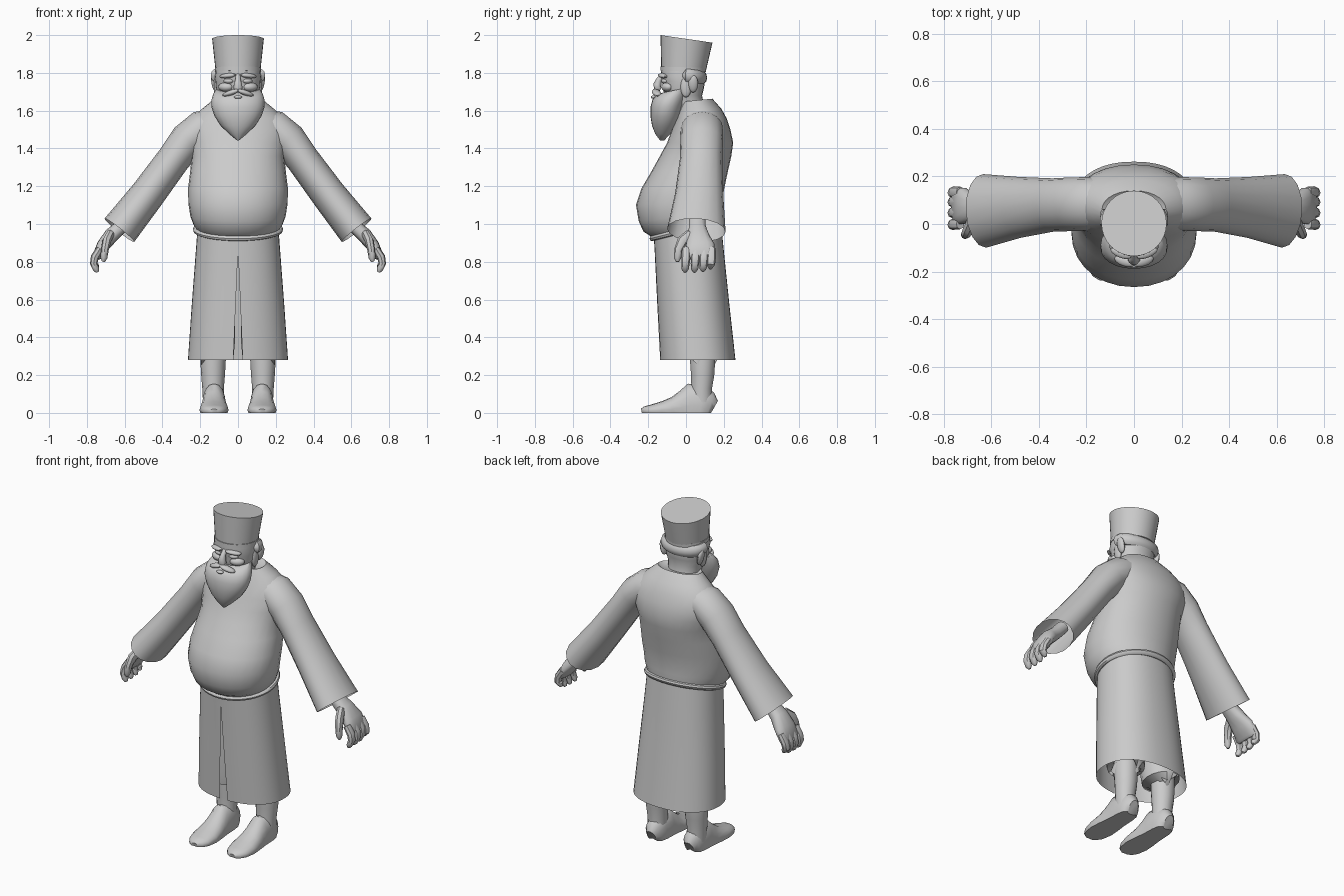
import bpy, bmesh
from math import sin, cos, pi, radians
from mathutils import Vector, Matrix

X, Y = Vector((1, 0, 0)), Vector((0, 1, 0))


def finish(name, bm, mirror=False):
    bmesh.ops.remove_doubles(bm, verts=bm.verts, dist=0.0004)
    bmesh.ops.recalc_face_normals(bm, faces=bm.faces)
    me = bpy.data.meshes.new(name)
    bm.to_mesh(me)
    bm.free()
    ob = bpy.data.objects.new(name, me)
    bpy.context.collection.objects.link(ob)
    if mirror:
        ob.modifiers.new("mirror", 'MIRROR')
    return ob


def loft(name, rings, n=24, p=2.0, caps=(True, True), mirror=False, slit=None, floor=False):
    """Skin superellipse rings (centre, u, v); slit gives a front gap angle per ring."""
    bm = bmesh.new()
    rows = []
    for k, (c, u, v) in enumerate(rings):
        row = []
        for i in range(n + (1 if slit else 0)):
            a = -pi / 2 + 2 * pi * i / n
            if slit:
                a = -pi / 2 + slit[k] + (2 * pi - 2 * slit[k]) * i / n
            ca, sa = cos(a), sin(a)
            ca = abs(ca) ** (2 / p) * (1 if ca > 0 else -1)
            sa = abs(sa) ** (2 / p) * (1 if sa > 0 else -1)
            q = c + u * ca + v * sa
            if floor:
                q.z = max(q.z, 0)
            row.append(bm.verts.new(q))
        rows.append(row)
    for r, s in zip(rows, rows[1:]):
        m = len(r)
        for i in range(m - 1 if slit else m):
            j = (i + 1) % m
            bm.faces.new((r[i], r[j], s[j], s[i]))
    for flag, row in zip(caps, (rows[0], rows[-1])):
        if flag:
            bm.faces.new(row)
    return finish(name, bm, mirror)


def stack(name, rows, **kw):
    """Rows of (z, front y, back y, half width, tilt)."""
    rings = []
    for z, yf, yb, rx, tilt in rows:
        ry = (yb - yf) / 2
        rings.append((Vector((0, (yf + yb) / 2, z)), X * rx, Vector((0, ry, ry * tilt))))
    return loft(name, rings, **kw)


def sweep(name, pts, sizes, hint=Y, **kw):
    """Tube along points; sizes are (radius along hint, radius across)."""
    pts = [Vector(q) for q in pts]
    rings = []
    for i, q in enumerate(pts):
        t = (pts[min(i + 1, len(pts) - 1)] - pts[max(i - 1, 0)]).normalized()
        u = (hint - t * hint.dot(t)).normalized()
        rings.append((q, u * sizes[i][0], t.cross(u) * sizes[i][1]))
    return loft(name, rings, **kw)


def ball(name, loc, size, rot=(0, 0), mirror=False):
    bm = bmesh.new()
    m = (Matrix.Translation(loc) @ Matrix.Rotation(radians(rot[0]), 4, 'Y')
         @ Matrix.Rotation(radians(rot[1]), 4, 'Z') @ Matrix.Diagonal((*size, 1)))
    bmesh.ops.create_uvsphere(bm, u_segments=14, v_segments=9, radius=1, matrix=m)
    return finish(name, bm, mirror)


# Robe: torso, split skirt, rope belt
stack("robe_torso", [
    (0.97, -.17, .185, .215, .25), (1.0, -.225, .187, .237, .2), (1.04, -.25, .188, .252, .12),
    (1.11, -.265, .19, .263, .04), (1.19, -.235, .203, .264, 0), (1.28, -.182, .222, .253, 0),
    (1.36, -.138, .24, .245, 0), (1.43, -.1, .25, .262, 0), (1.5, -.075, .235, .275, 0),
    (1.56, -.05, .215, .245, 0), (1.61, -.035, .187, .19, 0), (1.655, -.025, .14, .135, .1),
    (1.64, -.01, .12, .11, .1)], n=28, p=2.1, caps=(False, True))
stack("robe_skirt", [
    (0.97, -.17, .185, .215, .25), (0.86, -.166, .2, .223, 0), (0.57, -.152, .23, .245, 0),
    (0.28, -.137, .262, .265, 0)], n=40, p=2.25, caps=(False, False), slit=(0, 0, .035, .07))
belt_rings = []
for i in range(49):
    a = 2 * pi * i / 48
    out = Vector((cos(a), sin(a), .25 * sin(a)))
    c = Vector((.224 * cos(a), .007 + .185 * sin(a), .972 + .046 * sin(a)))
    belt_rings.append((c, out * .015, Vector((0, 0, .016))))
loft("rope_belt", belt_rings, n=8, caps=(False, False))

# Wide sleeves
sweep("sleeve", [(.10, .085, 1.53), (.19, .085, 1.505), (.265, .083, 1.445), (.34, .08, 1.345),
                 (.48, .07, 1.155), (.628, .055, .967)],
      [(.10, .085), (.112, .098), (.113, .096), (.112, .088), (.128, .092), (.155, .1)],
      n=16, caps=(True, False), mirror=True)

# Hands
sweep("palm", [(.57, .06, 1.04), (.62, .06, .985), (.67, .065, .94), (.715, .075, .885),
               (.745, .075, .83), (.75, .075, .815)],
      [(.045, .036), (.045, .036), (.055, .04), (.077, .034), (.08, .026), (.07, .014)],
      n=14, p=2.4, mirror=True)
for i, (y, drop) in enumerate([(0, .0), (.05, .0), (.095, .004), (.135, .018)]):
    sweep(f"finger_{i + 1}", [(.73, y, .87), (.758, y, .825), (.764, y - .003, .79),
                              (.751, y - .005, .76 + drop), (.744, y - .005, .745 + drop)],
          [(.022, .02), (.024, .022), (.022, .02), (.019, .017), (.008, .008)], n=8, mirror=True)
sweep("thumb", [(.675, .025, .945), (.695, -.02, .91), (.705, -.04, .865), (.71, -.045, .82),
                (.712, -.045, .8)],
      [(.022, .03), (.024, .028), (.021, .022), (.018, .019), (.008, .008)], hint=X, n=8, mirror=True)

# Trousers, legs and feet
sweep("trouser_leg", [(.1, .05, .9), (.115, .065, .6), (.122, .075, .37), (.125, .08, .315),
                      (.128, .083, .3), (.13, .085, .32)],
      [(.1, .09), (.105, .1), (.11, .105), (.108, .103), (.085, .083), (.07, .07)],
      n=16, mirror=True)
sweep("shin", [(.13, .088, .36), (.132, .088, .27), (.132, .088, .2), (.132, .083, .13), (.13, .083, .05)],
      [(.068, .067), (.068, .067), (.063, .063), (.056, .057), (.06, .055)], n=14, mirror=True)
foot = [(.143, .03, .07), (.125, .052, .11), (.08, .06, .15), (.02, .062, .155), (-.02, .065, .115),
        (-.07, .072, .083), (-.13, .077, .06), (-.19, .066, .042), (-.22, .046, .034), (-.235, .02, .022)]
sweep("foot", [(.127, y, h * .25) for y, w, h in foot], [(w, h * .75) for y, w, h in foot],
      hint=X, n=16, p=2.2, mirror=True, floor=True)

# Head and hat
stack("head", [(1.54, -.05, .12, .1, 0), (1.63, -.07, .095, .09, 0), (1.68, -.11, .085, .105, 0),
               (1.72, -.126, .095, .117, 0), (1.755, -.124, .1, .12, 0), (1.78, -.136, .1, .122, 0),
               (1.84, -.126, .1, .115, 0)], n=24, p=2.2)
stack("hat", [(1.823, -.131, .107, .12, -.05), (1.98, -.135, .14, .137, -.145)], n=32)
stack("hat_rim", [(1.808, -.136, .106, .123, -.03), (1.83, -.136, .108, .123, -.03)], n=32)

# Hair around the back of the head
hair = []
for i in range(17):
    a = radians(-20 + 220 * i / 16)
    hair.append((.118 * cos(a), .01 + .075 * sin(a), 1.787 - .012 * max(sin(a), 0)))
sweep("hair", hair, [(.012, .012)] + [(.036, .027)] * 15 + [(.012, .012)],
      hint=Vector((0, 0, 1)), n=10)

# Face
sweep("nose", [(0, -.12, 1.79), (0, -.142, 1.765), (0, -.152, 1.738), (0, -.15, 1.72), (0, -.135, 1.712)],
      [(.014, .014), (.015, .015), (.022, .022), (.026, .02), (.016, .01)], hint=X, n=10)
ball("brow", (.055, -.122, 1.785), (.047, .02, .013), (6, 22), True)
ball("eyelid", (.05, -.112, 1.757), (.027, .018, .014), (0, 20), True)
ball("cheek", (.065, -.1, 1.725), (.042, .028, .024), (0, 25), True)
ball("ear", (.125, .038, 1.742), (.015, .026, .047), (12, 0), True)
ball("moustache", (.038, -.156, 1.695), (.048, .022, .014), (18, 16), True)
ball("lower_lip", (0, -.172, 1.672), (.022, .014, .009))

# Beard and sideburns
stack("beard", [(1.443, -.138, -.115, .006, 0), (1.475, -.162, -.085, .045, 0), (1.52, -.18, -.045, .092, 0),
                (1.57, -.188, -.025, .124, 0), (1.62, -.188, -.01, .141, 0), (1.66, -.177, .005, .14, 0),
                (1.69, -.158, .018, .13, .1), (1.71, -.125, .025, .118, .2)], n=24, p=2.1)
ball("sideburn", (.113, .0, 1.73), (.016, .03, .06), (0, 0), True)

# Smooth shading with sharp edges kept
bpy.ops.object.select_all(action='SELECT')
bpy.context.view_layer.objects.active = bpy.context.scene.objects["robe_torso"]
bpy.ops.object.shade_smooth_by_angle(angle=radians(42))
